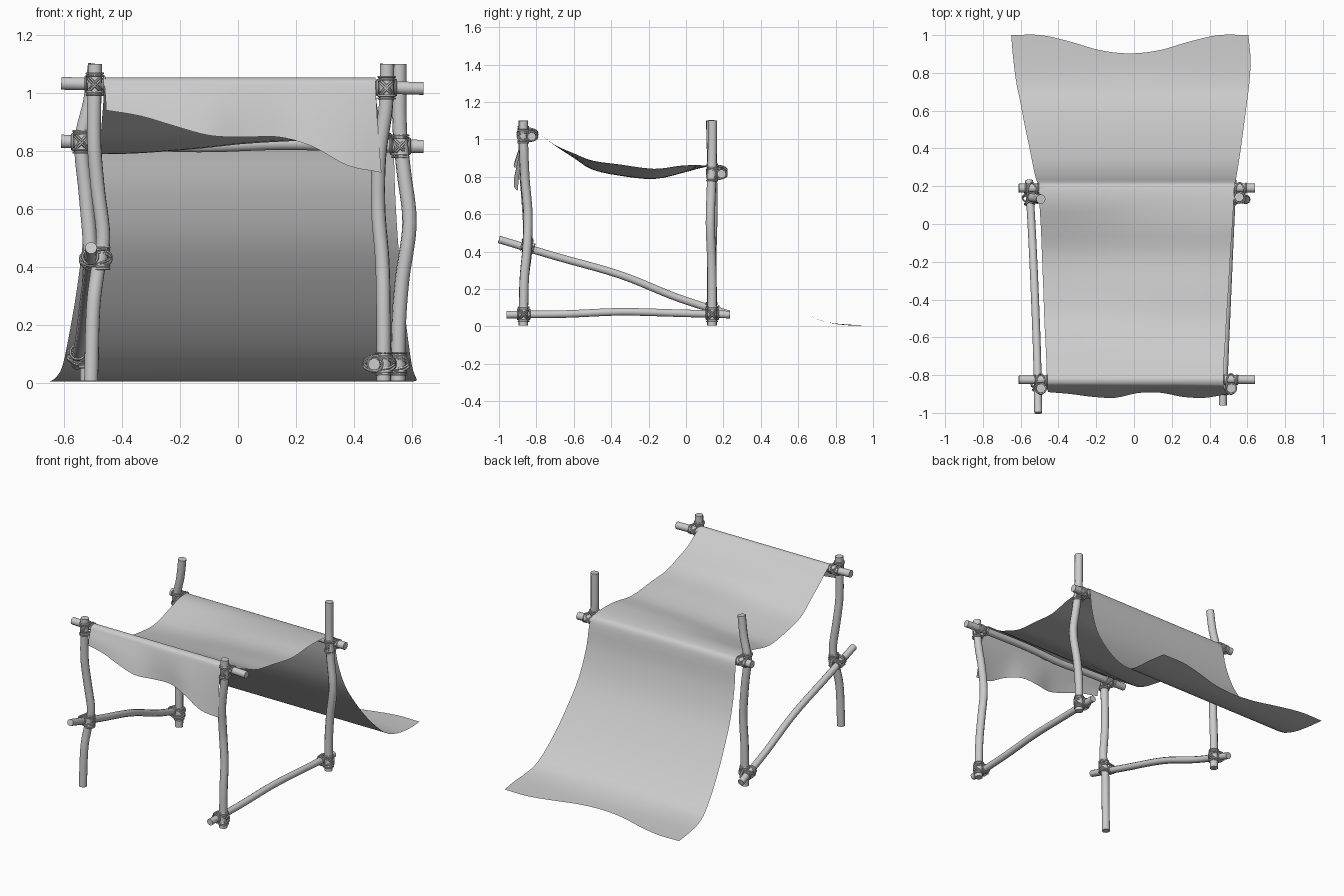
import bpy, bmesh, math
from mathutils import Vector

if "Cube" in bpy.data.objects:
    bpy.data.objects.remove(bpy.data.objects["Cube"])


def smooth_path(pts, n):
    """Catmull-Rom samples through the given points, n per span."""
    p = [Vector(q) for q in pts]
    p = [2 * p[0] - p[1]] + p + [2 * p[-1] - p[-2]]
    out = []
    for i in range(1, len(p) - 2):
        a, b, c, d = p[i - 1:i + 3]
        for k in range(n):
            t = k / n
            out.append(0.5 * (2 * b + (c - a) * t + (2 * a - 5 * b + 4 * c - d) * t * t
                              + (3 * b - a - 3 * c + d) * t ** 3))
    return out + [p[-2]]


def finish(ob, angle=40):
    bpy.ops.object.select_all(action='DESELECT')
    ob.select_set(True)
    bpy.context.view_layer.objects.active = ob
    if ob.type == 'CURVE':
        bpy.ops.object.convert(target='MESH')
    bpy.ops.object.shade_smooth_by_angle(angle=math.radians(angle))


def tube(name, paths, radius, res=3, closed=False):
    cu = bpy.data.curves.new(name, 'CURVE')
    cu.dimensions = '3D'
    cu.bevel_depth = radius
    cu.bevel_resolution = res
    cu.use_fill_caps = not closed
    for pts in paths:
        sp = cu.splines.new('POLY')
        sp.points.add(len(pts) - 1)
        for s, q in zip(sp.points, pts):
            s.co = (*q, 1)
        sp.use_cyclic_u = closed
    ob = bpy.data.objects.new(name, cu)
    bpy.context.collection.objects.link(ob)
    finish(ob)


# Crooked upright posts
posts = {
    "front_left_post": [(-.507, -.87, .005), (-.5, -.865, .25), (-.485, -.85, .38), (-.465, -.845, .5),
                        (-.485, -.855, .68), (-.497, -.868, .85), (-.493, -.87, 1.1)],
    "front_right_post": [(.503, -.87, .005), (.502, -.865, .25), (.498, -.85, .42), (.484, -.845, .6),
                         (.487, -.86, .78), (.51, -.868, .95), (.515, -.87, 1.1)],
    "back_left_post": [(-.52, .137, .005), (-.518, .137, .25), (-.51, .14, .45), (-.525, .145, .65),
                       (-.54, .14, .83), (-.51, .135, .97), (-.493, .132, 1.1)],
    "back_right_post": [(.553, .14, .005), (.555, .14, .2), (.567, .137, .36), (.592, .13, .55),
                        (.572, .135, .73), (.558, .14, .88), (.557, .142, 1.1)],
}
for name, pts in posts.items():
    tube(name, [smooth_path(pts, 5)], .025)

# Cross bars carrying the cloth
tube("front_bar", [smooth_path([(-.61, -.825, 1.033), (-.3, -.825, 1.025), (-.1, -.828, 1.018),
                                (.15, -.825, 1.027), (.4, -.822, 1.022), (.64, -.825, 1.015)], 5)], .023)
tube("back_bar", [smooth_path([(-.61, .19, .833), (-.3, .188, .822), (-.1, .185, .818),
                               (.15, .19, .826), (.4, .192, .82), (.64, .19, .815)], 5)], .024)

# Side braces
tube("left_brace", [smooth_path([(-.507, -1.0, .465), (-.513, -.7, .375), (-.526, -.35, .275),
                                 (-.54, -.05, .155), (-.556, .23, .065)], 5)], .021)
tube("right_brace", [smooth_path([(.47, -.96, .063), (.482, -.65, .066), (.495, -.35, .078),
                                  (.508, -.05, .071), (.522, .235, .063)], 5)], .021)


# Rope lashings: rings round each pole plus crossed diagonal loops
def loop(center, axis, ra, rb=None, long_dir=None, n=20):
    axis = Vector(axis).normalized()
    u = Vector(long_dir) if long_dir else axis.orthogonal()
    u = (u - axis * u.dot(axis)).normalized()
    v = axis.cross(u)
    rb = rb or ra
    return [Vector(center) + u * ra * math.cos(2 * math.pi * i / n) + v * rb * math.sin(2 * math.pi * i / n)
            for i in range(n)]


def lashing(name, post, bar, bar_axis):
    post, bar, ax = Vector(post), Vector(bar), Vector(bar_axis).normalized()
    up = Vector((0, 0, 1))
    mid, off = (post + bar) / 2, bar - post
    rings = []
    for s in (-1, 1):
        for k in (.028, .037):
            rings.append(loop(post + up * s * k, up, .028))
        rings.append(loop(bar + ax * s * .032, ax, .026))
        for k in (-.005, .005):
            rings.append(loop(mid + up * k, up + ax * s, .054, .034, off))
    tube(name, rings, .0045, 1, True)


lashing("front_left_lashing", (-.494, -.87, 1.03), (-.494, -.825, 1.03), (1, 0, 0))
lashing("front_right_lashing", (.513, -.87, 1.018), (.513, -.825, 1.018), (1, 0, 0))
lashing("back_left_lashing", (-.54, .14, .831), (-.54, .19, .831), (1, 0, 0))
lashing("back_right_lashing", (.56, .14, .816), (.56, .19, .816), (1, 0, 0))
lashing("left_brace_front_lashing", (-.472, -.847, .43), (-.51, -.847, .425), (0, -1, .31))
lashing("left_brace_back_lashing", (-.52, .137, .09), (-.553, .137, .095), (0, -1, .33))
lashing("right_brace_front_lashing", (.503, -.868, .065), (.473, -.868, .065), (0, 1, 0))
lashing("right_brace_back_lashing", (.553, .14, .065), (.518, .14, .065), (0, 1, 0))

# Draped cloth: flap edge height, flap y, sag and tail end vary by column
flap_z = [.94, .92, .885, .853, .847, .848, .815, .75, .725]
flap_y = [-.89, -.9, -.915, -.92, -.895, -.893, -.915, -.92, -.9]
sag = [-1, -.9, -.6, -.2, .3, .6, .8, 1, 1]
tail_y = [1, 1, .965, .92, .903, .92, .965, 1, 1]
# left x, right x, y, z, sag amount
stations = [
    (-.46, .475, -.862, 1.02, 0), (-.46, .475, -.848, 1.046, 0), (-.46, .475, -.82, 1.053, 0),
    (-.462, .475, -.79, 1.035, 0), (-.465, .478, -.7, .968, .002), (-.47, .485, -.6, .913, .012),
    (-.475, .49, -.5, .862, .024), (-.48, .5, -.35, .835, .03), (-.487, .51, -.17, .815, .027),
    (-.493, .52, -.02, .84, .02), (-.5, .527, .1, .856, .005), (-.505, .53, .18, .853, 0),
    (-.508, .533, .212, .838, 0), (-.515, .538, .228, .79, 0), (-.522, .542, .25, .66, 0),
    (-.535, .552, .31, .49, 0), (-.555, .567, .41, .33, 0), (-.58, .583, .53, .18, 0),
    (-.605, .6, .66, .06, 0), (-.625, .612, .76, .022, 0)]
columns = []
for i in range(9):
    u = i / 8
    x = lambda a, b: a + (b - a) * u
    fz, fy = flap_z[i], flap_y[i]
    path = [(x(-.455, .495), fy, fz), (x(-.457, .483), (fy - .87) / 2, (fz + 1.02) / 2)]
    path += [(x(a, b), y, z + sag[i] * s) for a, b, y, z, s in stations]
    path += [(x(-.64, .617), (.76 + tail_y[i]) / 2, .009), (x(-.65, .605), tail_y[i], .004)]
    columns.append(smooth_path(path, 3))
rows = [smooth_path(r, 4) for r in zip(*columns)]
bm = bmesh.new()
grid = [[bm.verts.new(p) for p in r] for r in rows]
for r0, r1 in zip(grid, grid[1:]):
    for j in range(len(r0) - 1):
        bm.faces.new((r0[j], r0[j + 1], r1[j + 1], r1[j]))
me = bpy.data.meshes.new("cloth_cover")
bm.to_mesh(me)
bm.free()
cloth = bpy.data.objects.new("cloth_cover", me)
bpy.context.collection.objects.link(cloth)
finish(cloth, 80)
